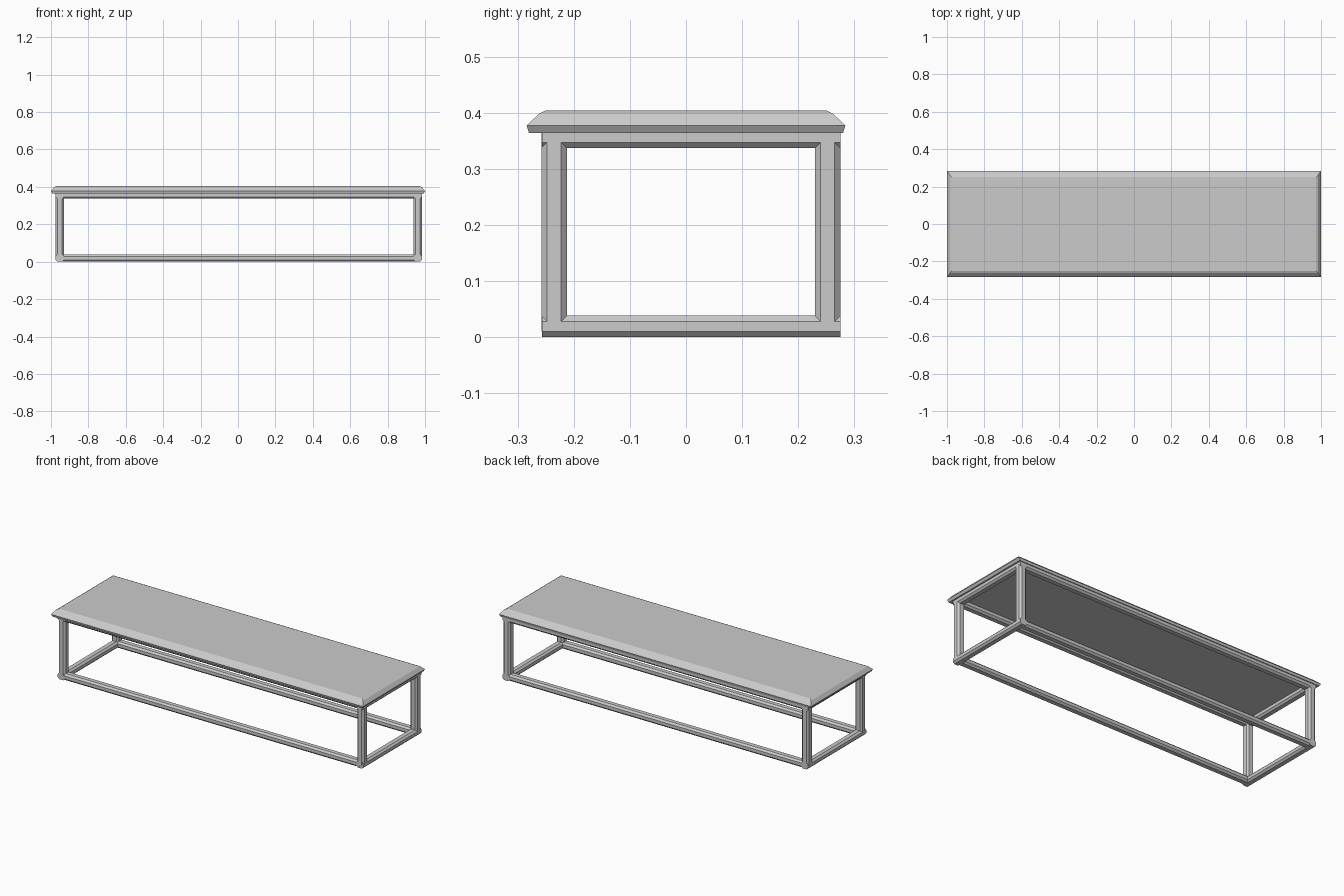
import bpy, bmesh, math
from mathutils import Vector

if "Cube" in bpy.data.objects:
    bpy.data.objects.remove(bpy.data.objects["Cube"])


def make_object(name, bm):
    bmesh.ops.recalc_face_normals(bm, faces=bm.faces)
    mesh = bpy.data.meshes.new(name)
    bm.to_mesh(mesh)
    bm.free()
    ob = bpy.data.objects.new(name, mesh)
    bpy.context.collection.objects.link(ob)
    return ob


def loft(name, rings):
    """Skin a list of equal-sized vertex rings and cap both ends."""
    bm = bmesh.new()
    loops = [[bm.verts.new(p) for p in ring] for ring in rings]
    n = len(loops[0])
    for a, b in zip(loops, loops[1:]):
        for i in range(n):
            j = (i + 1) % n
            bm.faces.new((a[i], a[j], b[j], b[i]))
    bm.faces.new(loops[0])
    bm.faces.new(loops[-1])
    return make_object(name, bm)


def bar(name, axis, start, end, centre, w, h, c=0.01):
    """Bar with chamfered (eight-sided) section, running along one axis."""
    a, b = w / 2, h / 2
    section = [(a, b - c), (a - c, b), (c - a, b), (-a, b - c),
               (-a, c - b), (c - a, -b), (a - c, -b), (a, c - b)]

    def ring(t):
        pts = []
        for u, v in section:
            p = [centre[0] + u, centre[1] + v]
            p.insert(axis, t)
            pts.append(Vector(p))
        return pts
    return loft(name, [ring(start), ring(end)])


# Table top: flared lower edge, rounded-over bevel above
profile = [(0.992, 0.280, 0.364), (1.0, 0.284, 0.377),
           (0.984, 0.262, 0.398), (0.972, 0.250, 0.404)]
loft("table_top", [[(-x, -y, z), (x, -y, z), (x, y, z), (-x, y, z)]
                   for x, y, z in profile])

# Frame extents (frame sits slightly off the centre of the top)
X = {"left": -0.953, "right": 0.961}
Y = {"front": -0.235, "back": 0.2525}
Z = {"lower": 0.019, "upper": 0.356}
T = 0.045    # bar width
H = 0.038    # rail height

# Side rails run the full depth, long rails fit between them
for level, z in Z.items():
    for side, x in X.items():
        bar(f"{level}_{side}_rail", 1, -0.257, 0.275, (x, z), T, H)
    for side, y in Y.items():
        bar(f"{level}_{side}_rail", 0, X["left"], X["right"], (y, z), T, H)

# Legs
for side, x in X.items():
    for end, y in Y.items():
        bar(f"{end}_{side}_leg", 2, 0.02, 0.355, (x, y), T, T)
